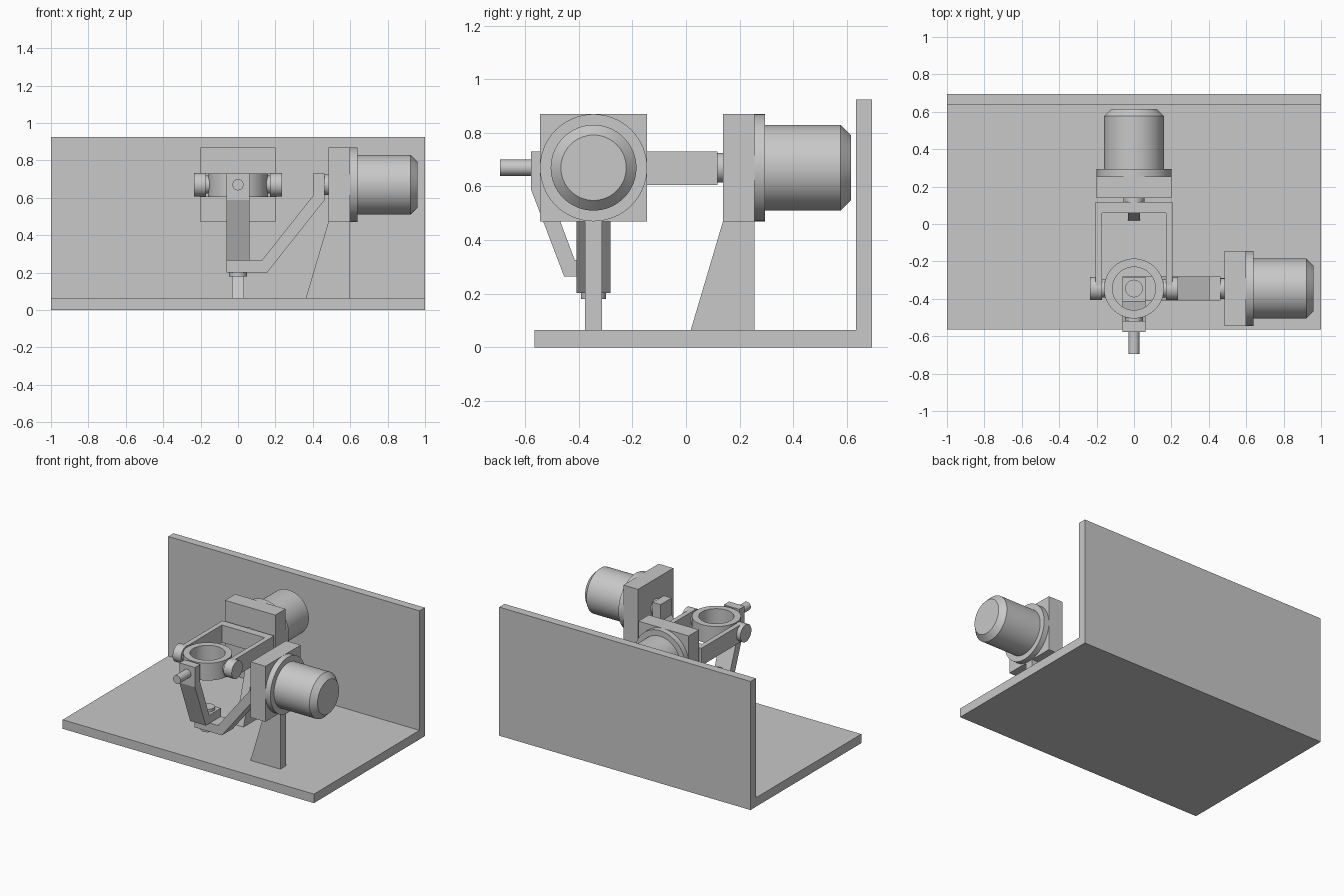
import bpy, bmesh, math
from mathutils import Matrix, Vector

if "Cube" in bpy.data.objects:
    bpy.data.objects.remove(bpy.data.objects["Cube"])

grey = bpy.data.materials.new("machine grey")
grey.use_nodes = True
COLOUR = (0.58, 0.58, 0.58, 1)
grey.diffuse_color = COLOUR
grey.node_tree.nodes["Principled BSDF"].inputs["Base Color"].default_value = COLOUR

AXIS_Z = 0.67    # height of all horizontal pivots
PIVOT_Y = -0.345  # common centre of the linkage


def finish(name, bm, smooth=False):
    bmesh.ops.recalc_face_normals(bm, faces=bm.faces)
    mesh = bpy.data.meshes.new(name)
    bm.to_mesh(mesh)
    bm.free()
    obj = bpy.data.objects.new(name, mesh)
    bpy.context.collection.objects.link(obj)
    mesh.materials.append(grey)
    if smooth:
        bpy.ops.object.select_all(action='DESELECT')
        obj.select_set(True)
        bpy.context.view_layer.objects.active = obj
        bpy.ops.object.shade_smooth_by_angle(angle=math.radians(30))
    return obj


def prism(name, points, axis, low, high):
    """Extrude a 2D profile along x (points are y, z), y (x, z) or z (x, y)."""
    bm = bmesh.new()
    place = {'x': lambda a, b: (low, a, b),
             'y': lambda a, b: (a, low, b),
             'z': lambda a, b: (a, b, low)}[axis]
    face = bm.faces.new([bm.verts.new(place(a, b)) for a, b in points])
    moved = bmesh.ops.extrude_face_region(bm, geom=[face])["geom"]
    step = Vector([high - low if axis == k else 0 for k in "xyz"])
    bmesh.ops.translate(bm, vec=step,
                        verts=[v for v in moved if isinstance(v, bmesh.types.BMVert)])
    return finish(name, bm)


def box(name, x, y, z):
    prism(name, [(x[0], y[0]), (x[1], y[0]), (x[1], y[1]), (x[0], y[1])], 'z', *z)


def lathe(name, profile, axis, centre, closed=False, sides=64):
    """Spin (radius, distance) points around an axis through centre."""
    bm = bmesh.new()
    verts = [bm.verts.new((r, 0, d)) for r, d in profile]
    edges = [bm.edges.new(pair) for pair in zip(verts, verts[1:])]
    if closed:
        edges.append(bm.edges.new((verts[-1], verts[0])))
    bmesh.ops.spin(bm, geom=verts + edges, cent=(0, 0, 0), axis=(0, 0, 1),
                   angle=math.tau, steps=sides)
    bmesh.ops.remove_doubles(bm, verts=bm.verts, dist=0.0001)
    if not closed:
        bmesh.ops.holes_fill(bm, edges=bm.edges, sides=0)
    turn = {'x': Matrix.Rotation(math.pi / 2, 4, 'Y'),
            'y': Matrix.Rotation(-math.pi / 2, 4, 'X'),
            'z': Matrix.Identity(4)}[axis]
    bm.transform(Matrix.Translation(centre) @ turn)
    return finish(name, bm, smooth=True)


def rod(name, radius, low, high, axis, centre):
    return lathe(name, [(radius, low), (radius, high)], axis, centre)


# Base plate and back wall in one angle profile
prism("base_and_back_wall",
      [(-0.565, 0), (0.695, 0), (0.695, 0.925), (0.635, 0.925),
       (0.635, 0.065), (-0.565, 0.065)], 'x', -1, 1)


# Motors: mounting block, tapered leg, flange, chamfered can and shaft
def motor(name, axis, front, centre, leg_middle):
    back = front + 0.117
    other = centre[0] if axis == 'y' else centre[1]
    side, depth = (other - 0.2, other + 0.2), (front, back)
    x, y = (side, depth) if axis == 'y' else (depth, side)
    box(name + "_mount", x, y, (0.47, 0.87))
    prism(name + "_leg",
          [(front - 0.12, 0.065), (back, 0.065), (back, 0.47), (front, 0.47)],
          'x' if axis == 'y' else 'y', leg_middle - 0.031, leg_middle + 0.031)
    rod(name + "_flange", 0.2, back, back + 0.04, axis, centre)
    lathe(name + "_can",
          [(0.16, back + 0.04), (0.16, back + 0.322), (0.122, back + 0.36)],
          axis, centre)
    rod(name + "_shaft", 0.055, front - 0.03, front, axis, centre)


motor("rear_motor", 'y', 0.138, (0, 0, AXIS_Z), 0)
motor("left_motor", 'x', 0.483, (0, PIVOT_Y, AXIS_Z), PIVOT_Y)

# Fork driven by the rear motor
prism("fork", [(-0.205, PIVOT_Y), (-0.17, PIVOT_Y), (-0.17, 0.06), (0.17, 0.06),
               (0.17, PIVOT_Y), (0.205, PIVOT_Y), (0.205, 0.118), (-0.205, 0.118)],
      'z', 0.605, 0.73)

# Central ring with its side pivots
lathe("ring", [(0.115, 0.605), (0.16, 0.605), (0.16, 0.73), (0.115, 0.73)],
      'z', (0, PIVOT_Y, 0), closed=True)
for label, s in (("left", 1), ("right", -1)):
    middle = (0, PIVOT_Y, AXIS_Z)
    rod(label + "_pivot_disk", 0.0625, *sorted((s * 0.17, s * 0.235)), 'x', middle)
    rod(label + "_pivot_pin", 0.048, *sorted((s * 0.145, s * 0.17)), 'x', middle)

# Bent handle arm hanging from the front of the ring
prism("handle_arm",
      [(-0.578, 0.73), (-0.578, 0.588), (-0.455, 0.265), (-0.283, 0.265),
       (-0.283, 0.325), (-0.415, 0.325), (-0.518, 0.6), (-0.518, 0.73)],
      'x', -0.062, 0.062)
rod("handle", 0.03, -0.695, -0.575, 'y', (0, 0, AXIS_Z))
rod("front_pivot_pin", 0.048, -0.52, -0.492, 'y', (0, 0, AXIS_Z))

# Bent arm driven by the left motor, meeting the handle arm below the ring
prism("drive_arm",
      [(-0.062, 0.202), (0.157, 0.202), (0.463, 0.588), (0.463, 0.73),
       (0.4, 0.73), (0.4, 0.61), (0.127, 0.265), (-0.062, 0.265)],
      'y', PIVOT_Y - 0.063, PIVOT_Y + 0.063)
rod("lower_pivot_pin", 0.047, 0.18, 0.345, 'z', (0, PIVOT_Y, 0))
